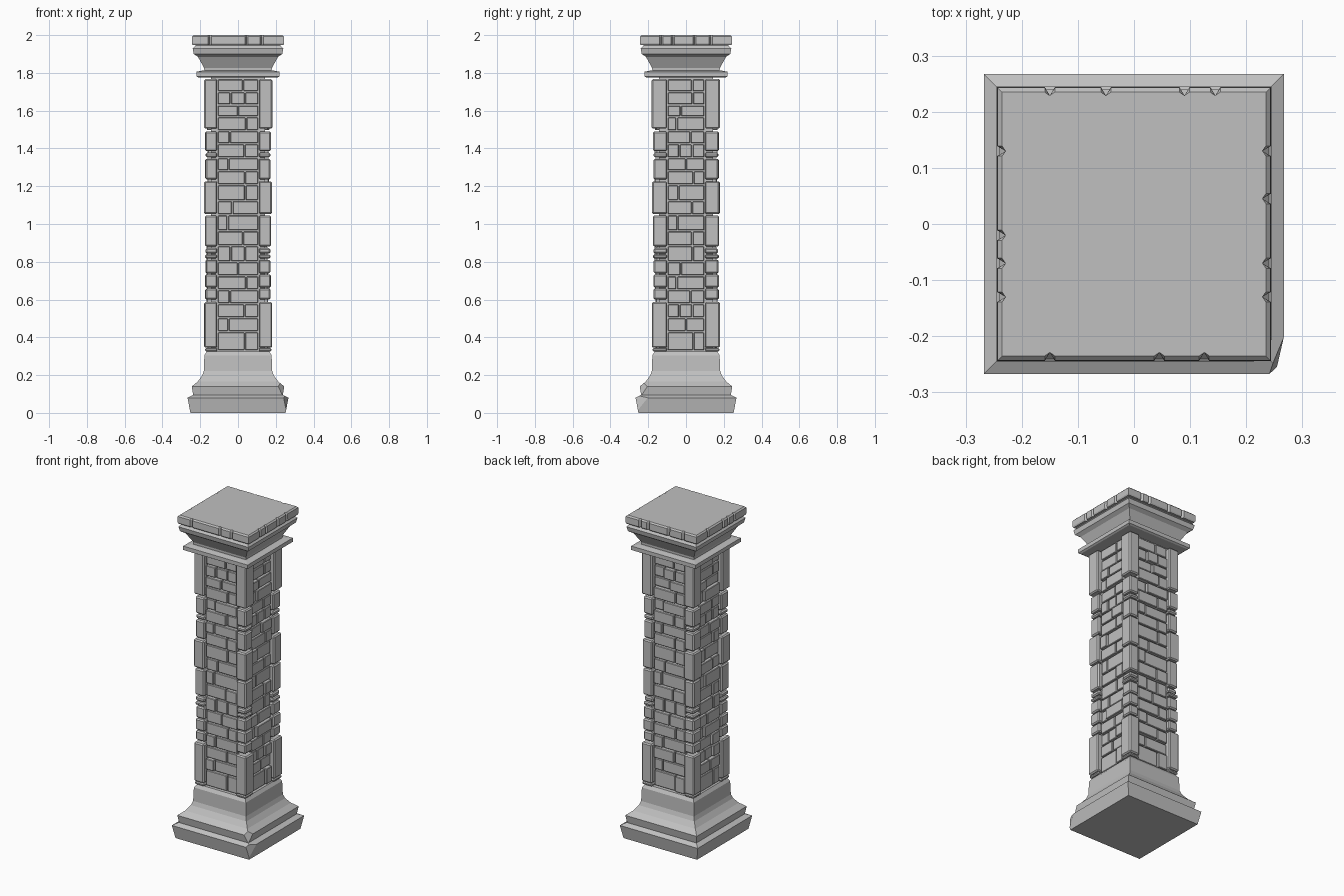
import bpy, bmesh, math, random
from mathutils import Matrix, Vector

if "Cube" in bpy.data.objects:
    bpy.data.objects.remove(bpy.data.objects["Cube"])

random.seed(4)
stone = bpy.data.materials.new("grey stone")
stone.diffuse_color = (0.53, 0.53, 0.53, 1)
stone.use_nodes = True
stone.node_tree.nodes["Principled BSDF"].inputs["Base Color"].default_value = stone.diffuse_color


def finish(bm, name):
    bmesh.ops.recalc_face_normals(bm, faces=bm.faces[:])
    me = bpy.data.meshes.new(name)
    bm.to_mesh(me)
    bm.free()
    me.materials.append(stone)
    ob = bpy.data.objects.new(name, me)
    bpy.context.collection.objects.link(ob)
    return ob


def loft(bm, rings):
    """Closed solid through rings of equal point count."""
    vs = [[bm.verts.new(p) for p in r] for r in rings]
    n = len(vs[0])
    for a, b in zip(vs, vs[1:]):
        for i in range(n):
            bm.faces.new((a[i], a[(i + 1) % n], b[(i + 1) % n], b[i]))
    bm.faces.new(vs[0][::-1])
    bm.faces.new(vs[-1])


def square_solid(name, profile, chips=()):
    """Square moulding from (half width, z); chips are (point, normal) cuts."""
    bm = bmesh.new()
    loft(bm, [[(-h, -h, z), (h, -h, z), (h, h, z), (-h, h, z)] for h, z in profile])
    for co, no in chips:
        geom = bm.verts[:] + bm.edges[:] + bm.faces[:]
        bmesh.ops.bisect_plane(bm, geom=geom, plane_co=co, plane_no=no, clear_outer=True)
        open_edges = [e for e in bm.edges if e.is_boundary]
        bmesh.ops.holes_fill(bm, edges=open_edges, sides=0)
    return finish(bm, name)


def block(bm, lo, hi, bevel, rot=0.0):
    """Bevelled box between two corners, turned about z."""
    lo, hi = Vector(lo), Vector(hi)
    m = (Matrix.Rotation(rot, 4, 'Z') @ Matrix.Translation((lo + hi) / 2)
         @ Matrix.Diagonal((*(hi - lo), 1)))
    vs = bmesh.ops.create_cube(bm, size=1, matrix=m)["verts"]
    edges = list({e for v in vs for e in v.link_edges})
    bmesh.ops.bevel(bm, geom=edges, offset=bevel, segments=1, affect='EDGES')


# Base: flared plinth and concave moulding, chipped at the front right corner
square_solid("plinth", [(0.252, 0), (0.267, 0.08), (0.24, 0.094)],
             [((0.265, -0.207, 0.08), (0.92, -0.36, 0.12))])
square_solid("base_moulding",
             [(0.236, 0.088), (0.245, 0.14), (0.213, 0.166), (0.19, 0.197),
              (0.181, 0.222), (0.178, 0.305), (0.165, 0.325)],
             [((0.237, -0.215, 0.14), (0.75, -0.6, 0.25))])

# Shaft core, which shows as the mortar
square_solid("shaft_core", [(0.142, 0.3), (0.142, 1.79)])

# Corner stones: (bottom, top, outer offset)
stones = [(0.326, 0.343, 0.176), (0.345, 0.587, 0.18), (0.6, 0.658, 0.172),
          (0.664, 0.733, 0.174), (0.739, 0.81, 0.172), (0.818, 0.838, 0.174),
          (0.844, 0.872, 0.17), (0.882, 1.045, 0.174), (1.053, 1.226, 0.179),
          (1.236, 1.345, 0.173), (1.353, 1.378, 0.17), (1.386, 1.49, 0.174),
          (1.505, 1.767, 0.18)]
bm = bmesh.new()
for sx in (-1, 1):
    for sy in (-1, 1):
        for z0, z1, r in stones:
            r += random.uniform(-0.002, 0.002)
            xs = sorted((sx * 0.11, sx * r))
            ys = sorted((sy * 0.1, sy * r))
            block(bm, (xs[0], ys[0], z0), (xs[1], ys[1], z1), min(0.007, (z1 - z0) * 0.3))
finish(bm, "corner_stones")

# Brick panels on the four sides
rows = [0.328, 0.43, 0.503, 0.577, 0.651, 0.725, 0.8, 0.884, 0.963, 1.048,
        1.123, 1.207, 1.281, 1.35, 1.424, 1.493, 1.567, 1.63, 1.7, 1.768]
joints = [[0.67], [0.27], [0.66], [0.3], [0.7], [0.5], [0.32, 0.67], [0.62],
          [0.25], [0.36], [0.68]]
for side, name in enumerate(("front", "right", "back", "left")):
    w = 0.108 if side % 2 == 0 else 0.098
    bm = bmesh.new()
    for i, (z0, z1) in enumerate(zip(rows, rows[1:])):
        cuts = [0] + joints[(i + side % 2 * 4) % len(joints)] + [1]
        for a, b in zip(cuts, cuts[1:]):
            depth = random.uniform(0.155, 0.167)
            block(bm, (-w + 2 * w * a + 0.003, -depth, z0 + 0.004),
                  (-w + 2 * w * b - 0.003, -0.135, z1 - 0.004), 0.003,
                  side * math.pi / 2)
    finish(bm, name + "_bricks")

# Capital: collar and flaring moulding
square_solid("collar", [(0.211, 1.776), (0.221, 1.782), (0.221, 1.806), (0.19, 1.812)])
square_solid("capital_moulding",
             [(0.178, 1.8), (0.179, 1.825), (0.19, 1.845), (0.212, 1.885),
              (0.234, 1.9), (0.24, 1.928), (0.226, 1.944), (0.226, 1.95)])

# Top slab with chipped notches along each edge
notches = [[-0.15, 0.045, 0.125], [-0.13, -0.07, 0.045, 0.13],
           [-0.145, -0.09, 0.05, 0.15], [-0.13, 0.02, 0.07, 0.13]]


def slab_ring(h, z):
    pts = []
    for side, cuts in enumerate(notches):
        line = [(-h, -h)]
        for c in cuts:
            line += [(c - 0.009, -h), (c, -0.229), (c + 0.009, -h)]
        rot = Matrix.Rotation(side * math.pi / 2, 3, 'Z')
        pts += [rot @ Vector((x, y, z)) for x, y in line]
    return pts


bm = bmesh.new()
loft(bm, [slab_ring(0.24, 1.947), slab_ring(0.244, 1.955),
          slab_ring(0.243, 1.992), slab_ring(0.235, 2.0)])
finish(bm, "top_slab")
